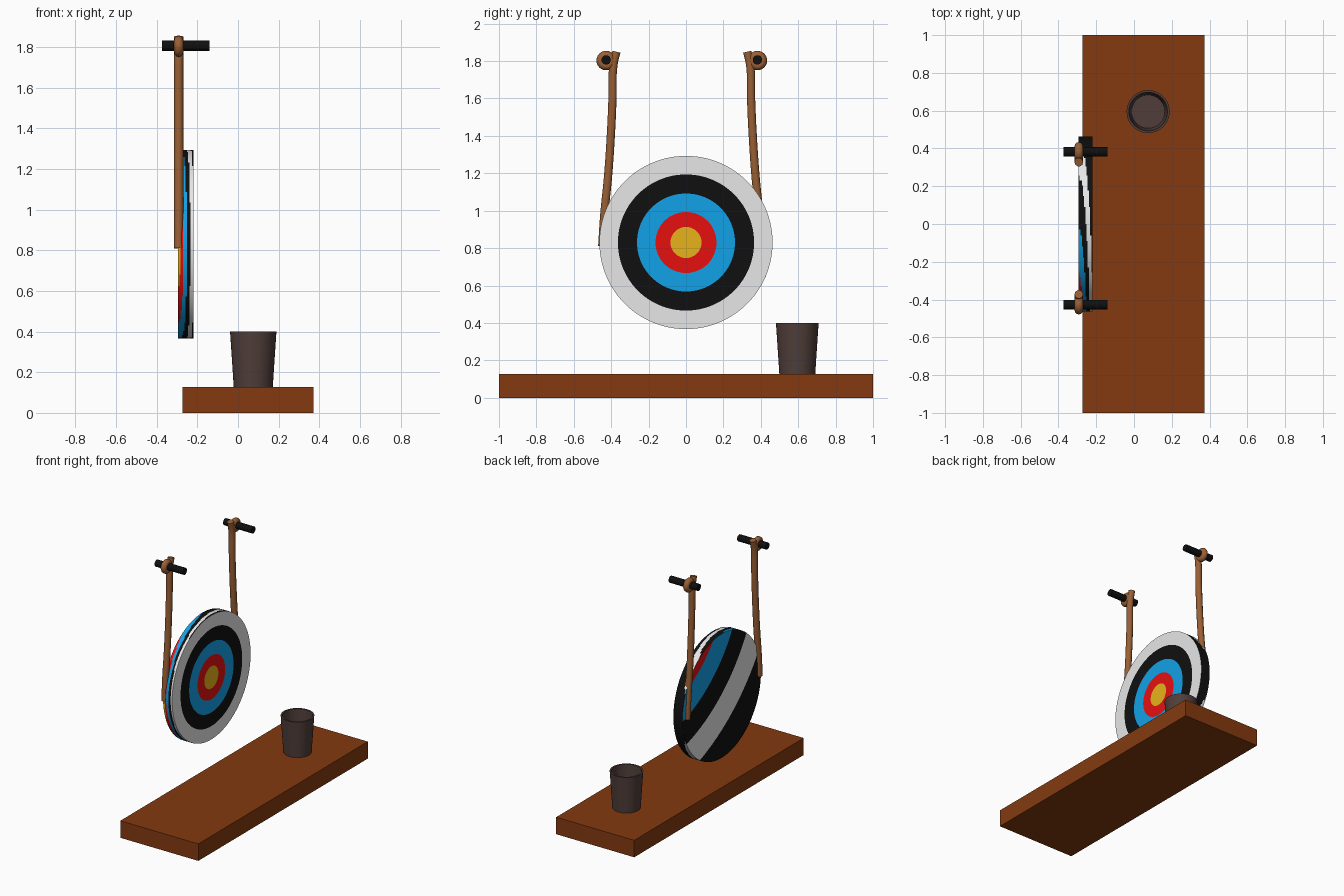
import bpy, bmesh, math
from mathutils import Vector

if "Cube" in bpy.data.objects:
    bpy.data.objects.remove(bpy.data.objects["Cube"])


def material(name, rgb):
    m = bpy.data.materials.new(name)
    m.diffuse_color = (*rgb, 1)
    m.use_nodes = True
    m.node_tree.nodes["Principled BSDF"].inputs["Base Color"].default_value = m.diffuse_color
    return m


GOLD = material("gold", (0.8, 0.45, 0.01))
RED = material("red", (0.8, 0.005, 0.005))
BLUE = material("blue", (0.006, 0.36, 0.8))
BLACK = material("black", (0.005, 0.005, 0.005))
WHITE = material("white", (0.8, 0.8, 0.8))
WOOD = material("wood", (0.23, 0.042, 0.005))
ROPE = material("rope", (0.32, 0.115, 0.035))
CUP = material("dark_brown", (0.08, 0.048, 0.042))


def finish(ob, name, mat, smooth=True):
    ob.name = name
    ob.data.materials.append(mat)
    if smooth:
        bpy.ops.object.select_all(action='DESELECT')
        ob.select_set(True)
        bpy.context.view_layer.objects.active = ob
        bpy.ops.object.shade_smooth_by_angle(angle=math.radians(40))
    return ob


# base plank
bpy.ops.mesh.primitive_cube_add(size=1, location=(0.05, 0, 0.0635))
plank = bpy.context.object
plank.scale = (0.645, 2, 0.127)
finish(plank, "base_plank", WOOD, smooth=False)

# hollow cup, a lathed profile of (radius, height)
profile = [(0, .127), (.096, .127), (.114, .40), (.102, .40), (.088, .15), (0, .15)]
bm = bmesh.new()
vs = [bm.verts.new((r, 0, z)) for r, z in profile]
edges = [bm.edges.new(p) for p in zip(vs, vs[1:])]
bmesh.ops.spin(bm, geom=vs + edges, cent=(0, 0, 0), axis=(0, 0, 1),
               angle=math.tau, steps=40, use_duplicate=False)
bmesh.ops.remove_doubles(bm, verts=bm.verts, dist=1e-4)
bmesh.ops.recalc_face_normals(bm, faces=bm.faces)
me = bpy.data.meshes.new("cup")
bm.to_mesh(me)
bm.free()
cup = bpy.data.objects.new("cup", me)
bpy.context.collection.objects.link(cup)
cup.location = (0.075, 0.595, 0)
finish(cup, "cup", CUP)

# target disc
R, XF, XB, ZC, N = 0.463, -0.22, -0.295, 0.83, 96
RINGS = [.083, .163, .262, .364, R]


def band(d, limits):
    """Colour slot for a distance; black outside the last ring."""
    return next((i for i, r in enumerate(limits) if d < r), 3)


bm = bmesh.new()


def grid(rows, slot, outward):
    """Skin rows of points, colouring and orienting each face by rule."""
    vrows = [[bm.verts.new(p) for p in row] for row in rows]
    for i, (a, b) in enumerate(zip(vrows, vrows[1:])):
        for j in range(len(a) - 1):
            f = bm.faces.new((a[j], a[j + 1], b[j + 1], b[j]))
            f.normal_update()
            c = f.calc_center_median()
            if f.normal.dot(outward(c)) < 0:
                f.normal_flip()
            f.material_index = slot(i, c)


def circle(x, r):
    return [(x, -r * math.sin(a), ZC + r * math.cos(a))
            for a in (math.tau * k / N for k in range(N + 1))]


# front face: concentric rings
grid([circle(XF, r) for r in [0.0005] + RINGS], lambda i, c: i,
     lambda c: Vector((1, 0, 0)))


# rim: the rings wrap around it, centred on the -y side
def rim_slot(i, c):
    around = math.atan2(c.z - ZC, -c.y)
    return band(math.hypot(around * 0.17, (c.x - XB) / (XF - XB) * 0.45), RINGS)


STRIPS = 12
grid([circle(XB + (XF - XB) * k / STRIPS, R) for k in range(STRIPS + 1)],
     rim_slot, lambda c: Vector((0, c.y, c.z - ZC)))

# back face: broad arcs about a far centre, clipped to the disc outline
D, AIM = 1.2, math.atan2(0.78, 0.62)
ARCS = [.6, .81, 1.0, 1.19, 1.41]
radii = sorted([D - R * math.cos(math.pi * k / 40) for k in range(41)] + ARCS[1:])
rows = []
for r in radii:
    half = math.acos(max(-1, min(1, (D * D + r * r - R * R) / (2 * D * r))))
    rows.append([])
    for k in range(17):
        a = AIM + math.pi + half * (k / 8 - 1)
        rows[-1].append((XB, D * math.cos(AIM) + r * math.cos(a),
                         ZC + D * math.sin(AIM) + r * math.sin(a)))
grid(rows, lambda i, c: band((radii[i] + radii[i + 1]) / 2, ARCS),
     lambda c: Vector((-1, 0, 0)))

bmesh.ops.remove_doubles(bm, verts=bm.verts, dist=1e-5)
me = bpy.data.meshes.new("target_disc")
bm.to_mesh(me)
bm.free()
for m in (GOLD, RED, BLUE, BLACK):
    me.materials.append(m)
disc = bpy.data.objects.new("target_disc", me)
bpy.context.collection.objects.link(disc)
finish(disc, "target_disc", WHITE)

# hanging ropes, loops and pegs, mirrored with a small shift
PATH = [(-.372, 1.85), (-.388, 1.78), (-.393, 1.6), (-.402, 1.4),
        (-.418, 1.17), (-.437, .98), (-.448, .81)]
for side, sign, shift in (("left", 1, 0), ("right", -1, -.045)):
    cu = bpy.data.curves.new("rope", 'CURVE')
    cu.dimensions = '3D'
    cu.bevel_depth, cu.bevel_resolution, cu.use_fill_caps = 0.023, 3, True
    sp = cu.splines.new('BEZIER')
    sp.bezier_points.add(len(PATH) - 1)
    for p, (y, z) in zip(sp.bezier_points, PATH):
        p.co = (-.292, sign * y + shift, z)
        p.handle_left_type = p.handle_right_type = 'AUTO'
    sp.resolution_u = 4
    rope = bpy.data.objects.new("rope", cu)
    bpy.context.collection.objects.link(rope)
    bpy.ops.object.select_all(action='DESELECT')
    rope.select_set(True)
    bpy.context.view_layer.objects.active = rope
    bpy.ops.object.convert(target='MESH')
    finish(bpy.context.object, side + "_rope", ROPE)

    y = sign * -.427 + shift
    turn = (0, math.pi / 2, 0)
    bpy.ops.mesh.primitive_torus_add(major_radius=.029, minor_radius=.023, major_segments=24,
                                     minor_segments=12, location=(-.292, y, 1.803), rotation=turn)
    finish(bpy.context.object, side + "_rope_loop", ROPE)
    bpy.ops.mesh.primitive_cylinder_add(vertices=20, radius=.025, depth=.233,
                                        location=(-.257, y, 1.806), rotation=turn)
    finish(bpy.context.object, side + "_peg", BLACK)
